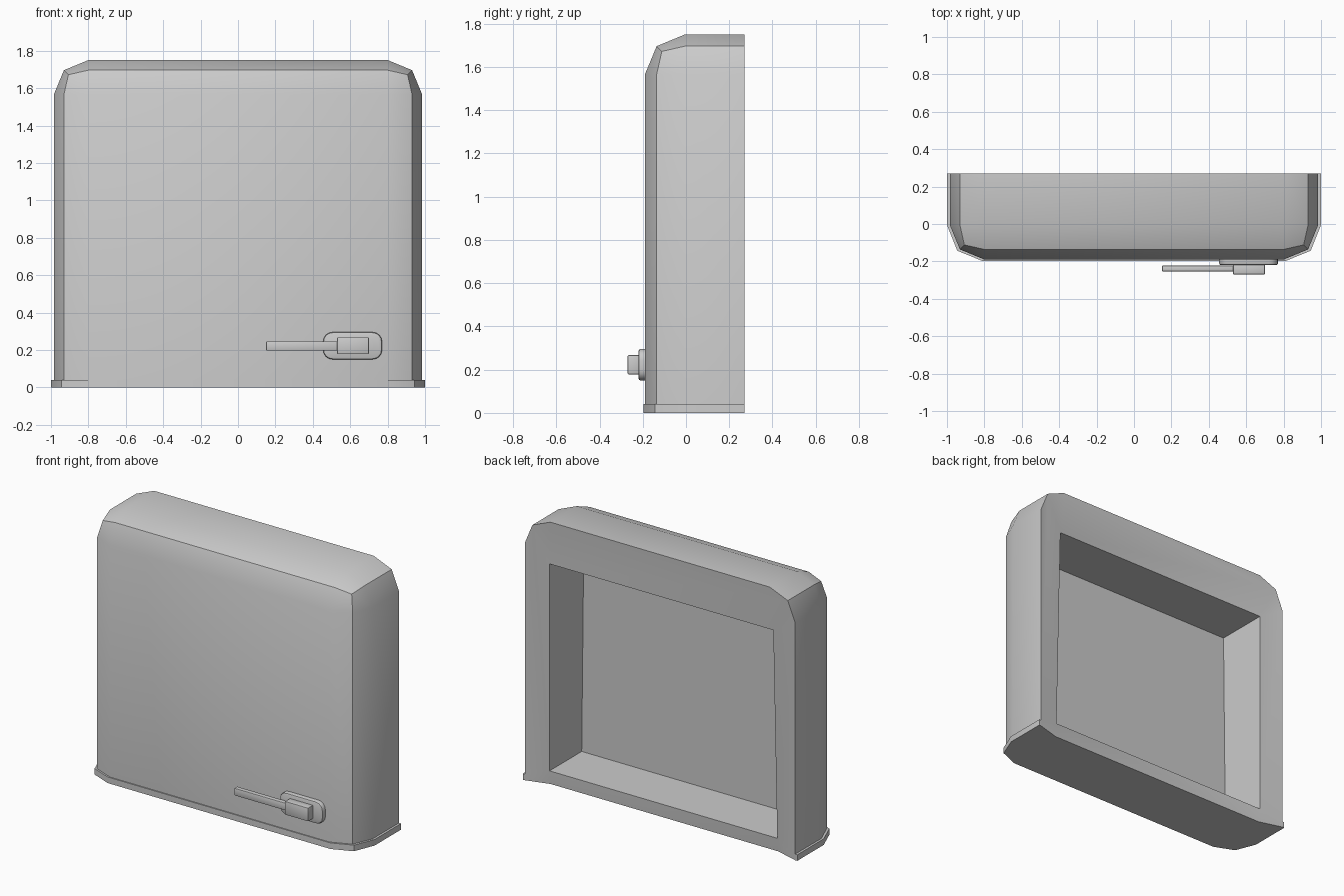
import bpy, bmesh, math
from mathutils import Matrix, Vector

if "Cube" in bpy.data.objects:
    bpy.data.objects.remove(bpy.data.objects["Cube"])


def finish(bm, name, smooth=True):
    bmesh.ops.recalc_face_normals(bm, faces=bm.faces[:])
    me = bpy.data.meshes.new(name)
    bm.to_mesh(me)
    bm.free()
    ob = bpy.data.objects.new(name, me)
    bpy.context.collection.objects.link(ob)
    if smooth:
        bpy.ops.object.select_all(action='DESELECT')
        ob.select_set(True)
        bpy.context.view_layer.objects.active = ob
        bpy.ops.object.shade_smooth_by_angle(angle=math.radians(30))
    return ob


def box_bm(x, y, z):
    bm = bmesh.new()
    lo, hi = Vector((x[0], y[0], z[0])), Vector((x[1], y[1], z[1]))
    bmesh.ops.create_cube(bm, size=1, matrix=Matrix.Translation((lo + hi) / 2)
                          @ Matrix.Diagonal((*(hi - lo), 1)))
    return bm


def bevel(bm, edges, width, segments):
    bmesh.ops.bevel(bm, geom=edges, offset=width, segments=segments,
                    profile=0.5, affect='EDGES')


# Main housing: box with rounded front and top edges
FRONT, BACK, TOP, HALF = -0.19, 0.27, 1.75, 0.985
bm = box_bm((-HALF, HALF), (FRONT, BACK), (0, TOP))
rounded = []
for e in bm.edges:
    a, b = e.verts[0].co, e.verts[1].co
    on_back = a.y > 0 and b.y > 0
    on_bottom = a.z < 0.1 and b.z < 0.1
    if not on_back and not on_bottom:
        rounded.append(e)
bevel(bm, rounded, 0.185, 2)

# Bottom back edge, dipped inward between the side walls
low = [e for e in bm.edges if all(v.co.y > BACK - 0.01 and v.co.z < 0.01 for v in e.verts)]
bmesh.ops.subdivide_edges(bm, edges=low, cuts=2)
ring = [v for v in bm.verts if v.co.y > BACK - 0.01]
ring.sort(key=lambda v: math.atan2(v.co.z - 0.8, v.co.x))
for v in ring[1:3]:
    v.co.x = math.copysign(0.83, v.co.x)
    v.co.y = 0.225

# Open back: sloped rim around a deep rectangular recess
back = [f for f in bm.faces if all(v in ring for v in f.verts)]
bmesh.ops.delete(bm, geom=back, context='FACES_ONLY')
opening = [bm.verts.new(c) for c in ((-0.83, 0.235, 0.09), (0.83, 0.235, 0.09),
                                     (0.815, 0.255, 1.465), (-0.815, 0.255, 1.465))]
floor = [bm.verts.new((v.co.x, -0.1, v.co.z)) for v in opening]
r, o = ring, opening
bm.faces.new((r[1], r[2], o[1], o[0]))
bm.faces.new((r[2], r[3], r[4], r[5], o[2], o[1]))
bm.faces.new((r[5], r[6], r[7], r[8], o[3], o[2]))
bm.faces.new((r[8], r[9], r[0], r[1], o[0], o[3]))
for i in range(4):
    j = (i + 1) % 4
    bm.faces.new((o[i], o[j], floor[j], floor[i]))
bm.faces.new(floor)
bmesh.ops.recalc_face_normals(bm, faces=bm.faces[:])

# Foot flange around the front and sides
bm.normal_update()
rim_verts = set(ring[1:3]) | set(opening) | set(floor)
sides = [f for f in bm.faces if abs(f.normal.z) < 0.1
         and not rim_verts.intersection(f.verts)]
edges = list({e for f in sides for e in f.edges})
bmesh.ops.bisect_plane(bm, geom=sides + edges, dist=1e-5,
                       plane_co=(0, 0, 0.04), plane_no=(0, 0, 1))
skirt = [f for f in bm.faces if max(v.co.z for v in f.verts) < 0.05
         and f.calc_center_median().z > 0.01]
new = bmesh.ops.extrude_face_region(bm, geom=skirt)['geom']
for v in new:
    if isinstance(v, bmesh.types.BMVert):
        v.co.x *= 1 / HALF
        if v.co.y < -0.05:
            v.co.y -= 0.007
bmesh.ops.delete(bm, geom=[f for f in skirt if f.is_valid], context='FACES_ONLY')
finish(bm, "housing")

# Latch plate with rounded corners and softened front edge
bm = box_bm((0.455, 0.77), (-0.22, -0.185), (0.15, 0.295))
bevel(bm, [e for e in bm.edges
           if abs(e.verts[0].co.y - e.verts[1].co.y) > 0.01], 0.05, 4)
bevel(bm, [e for e in bm.edges if all(v.co.y < -0.21 for v in e.verts)], 0.01, 2)
finish(bm, "latch_plate")

# Latch hub and lever
for name, x, y, z in (("latch_hub", (0.53, 0.70), (-0.27, -0.215), (0.178, 0.267)),
                      ("latch_lever", (0.15, 0.54), (-0.254, -0.222), (0.197, 0.246))):
    bm = box_bm(x, y, z)
    bevel(bm, bm.edges[:], 0.005, 2)
    finish(bm, name)
